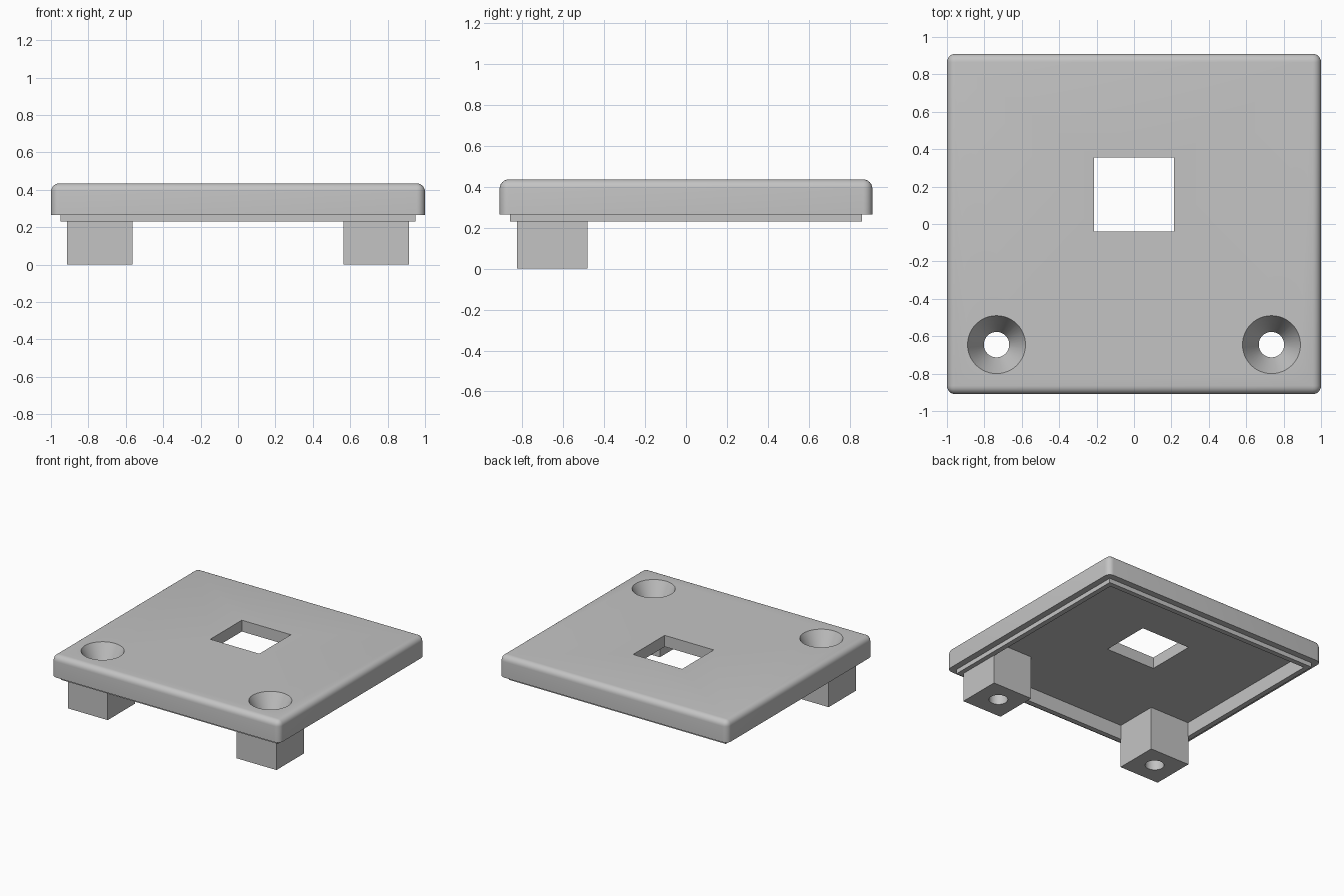
import bpy, bmesh, math
from mathutils import Matrix, Vector

old = bpy.data.objects.get("Cube")
if old:
    bpy.data.objects.remove(old, do_unlink=True)

GREY = (0.55, 0.55, 0.55, 1.0)
mat = bpy.data.materials.new("light grey")
mat.use_nodes = True
mat.diffuse_color = GREY
mat.node_tree.nodes["Principled BSDF"].inputs["Base Color"].default_value = GREY


def finish(bm, name):
    bmesh.ops.recalc_face_normals(bm, faces=bm.faces)
    mesh = bpy.data.meshes.new(name)
    bm.to_mesh(mesh)
    bm.free()
    mesh.materials.append(mat)
    obj = bpy.data.objects.new(name, mesh)
    bpy.context.collection.objects.link(obj)
    return obj


def box(name, lo, hi, fillet=0):
    """Box between two corners; fillet rounds all but the bottom edges."""
    lo, hi = Vector(lo), Vector(hi)
    bm = bmesh.new()
    bmesh.ops.create_cube(bm, size=1)
    bmesh.ops.scale(bm, vec=hi - lo, verts=bm.verts)
    bmesh.ops.translate(bm, vec=(lo + hi) / 2, verts=bm.verts)
    if fillet:
        edges = [e for e in bm.edges if max(v.co.z for v in e.verts) > hi.z - 0.001]
        bmesh.ops.bevel(bm, geom=edges, offset=fillet, segments=6,
                        profile=0.5, affect='EDGES')
    return finish(bm, name)


def lathe(name, x, y, profile, steps=48):
    """Closed solid of revolution about a vertical axis."""
    bm = bmesh.new()
    verts = [bm.verts.new((r, 0, z)) for r, z in profile]
    edges = [bm.edges.new(pair) for pair in zip(verts, verts[1:])]
    bmesh.ops.spin(bm, geom=verts + edges, cent=(0, 0, 0), axis=(0, 0, 1),
                   angle=math.tau, steps=steps)
    bmesh.ops.remove_doubles(bm, verts=bm.verts, dist=0.0001)
    bmesh.ops.translate(bm, vec=(x, y, 0), verts=bm.verts)
    return finish(bm, name)


def combine(target, tool, operation):
    mod = target.modifiers.new(tool.name, 'BOOLEAN')
    mod.operation = operation
    mod.solver = 'EXACT'
    mod.object = tool
    bpy.context.view_layer.objects.active = target
    bpy.ops.object.modifier_apply(modifier=mod.name)
    bpy.data.objects.remove(tool, do_unlink=True)


TOP, RIM, LIP, CEILING = 0.435, 0.265, 0.23, 0.345

# Rounded cover plate with a locating lip beneath
cover = box("cover_plate", (-1, -0.91, RIM), (1, 0.91, TOP), fillet=0.045)
combine(cover, box("lip", (-0.95, -0.86, LIP), (0.95, 0.86, 0.3)), 'UNION')

# Hollow underside and square window
combine(cover, box("pocket", (-0.91, -0.82, 0.1), (0.91, 0.82, CEILING)), 'DIFFERENCE')
combine(cover, box("window", (-0.215, -0.04, 0.1), (0.215, 0.355, 0.6)), 'DIFFERENCE')

# Two front posts with countersunk screw holes
for side in (-1, 1):
    xs = sorted((side * 0.565, side * 0.914))
    post = box("post", (xs[0], -0.824, 0), (xs[1], -0.48, 0.38))
    combine(cover, post, 'UNION')
    hole = lathe("screw_hole", side * 0.735, -0.645,
                 [(0, -0.1), (0.068, -0.1), (0.068, RIM), (0.155, TOP),
                  (0.155, 0.6), (0, 0.6)])
    combine(cover, hole, 'DIFFERENCE')

# Smooth fillets and holes, crisp edges elsewhere
bpy.ops.object.select_all(action='DESELECT')
cover.select_set(True)
bpy.context.view_layer.objects.active = cover
bpy.ops.object.shade_smooth_by_angle(angle=math.radians(25))
